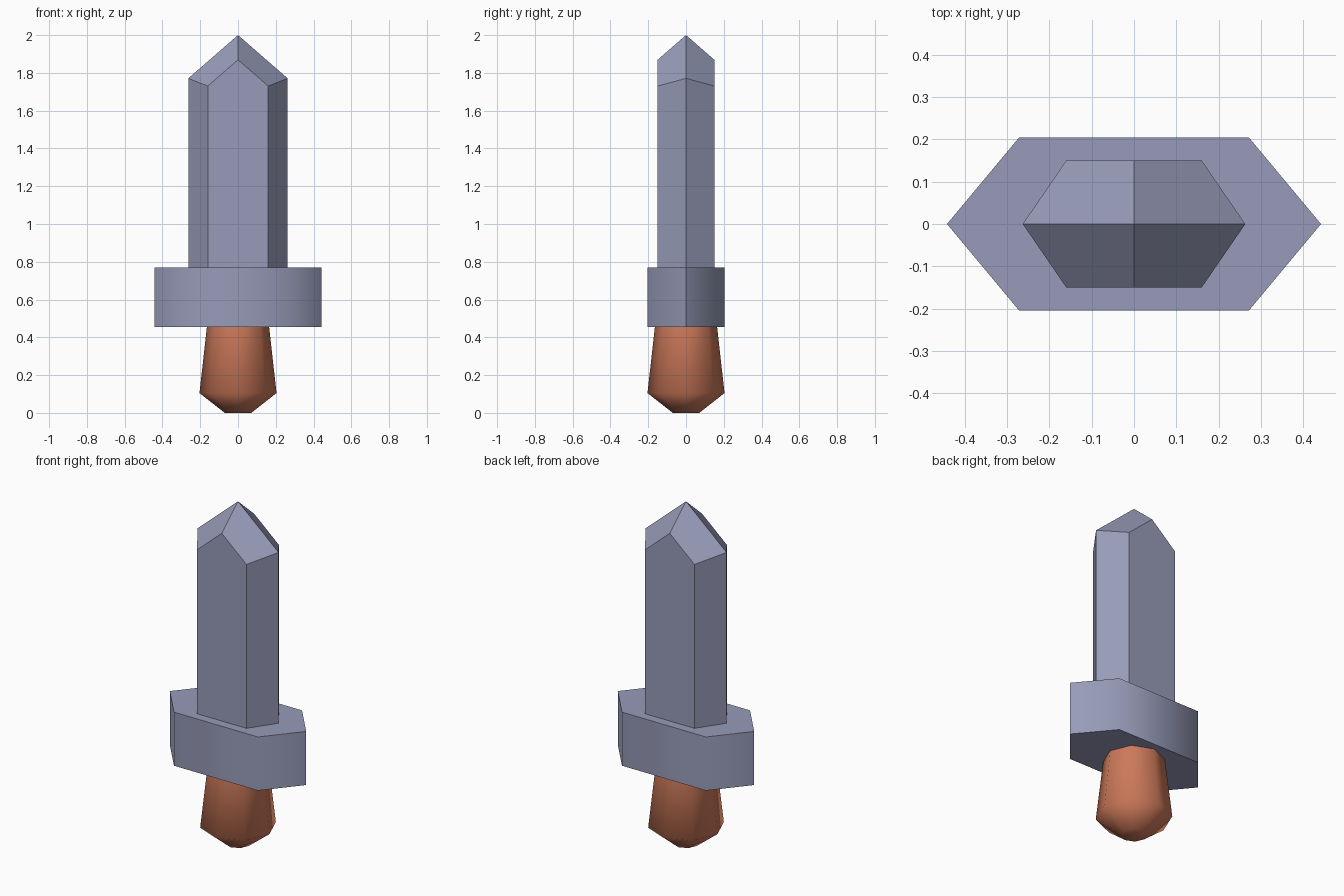
import bpy, bmesh, math
from mathutils import Vector

cube = bpy.data.objects.get("Cube")
if cube:
    bpy.data.objects.remove(cube, do_unlink=True)


def material(name, rgb):
    mat = bpy.data.materials.new(name)
    mat.use_nodes = True
    mat.diffuse_color = (*rgb, 1)
    mat.node_tree.nodes["Principled BSDF"].inputs["Base Color"].default_value = (*rgb, 1)
    return mat


def finish(bm, name, mat, smooth_angle=None):
    bmesh.ops.recalc_face_normals(bm, faces=bm.faces)
    mesh = bpy.data.meshes.new(name)
    bm.to_mesh(mesh)
    bm.free()
    obj = bpy.data.objects.new(name, mesh)
    bpy.context.collection.objects.link(obj)
    mesh.materials.append(mat)
    if smooth_angle:
        bpy.ops.object.select_all(action='DESELECT')
        obj.select_set(True)
        bpy.context.view_layer.objects.active = obj
        bpy.ops.object.shade_smooth_by_angle(angle=math.radians(smooth_angle))
    return obj


def hexagon(tip, corner, depth):
    return [(tip, 0), (corner, depth), (-corner, depth),
            (-tip, 0), (-corner, -depth), (corner, -depth)]


def prism(outline, bottom, top):
    bm = bmesh.new()
    base = bm.faces.new([bm.verts.new((x, y, bottom)) for x, y in outline])
    side = bmesh.ops.extrude_face_region(bm, geom=[base])
    verts = [v for v in side["geom"] if isinstance(v, bmesh.types.BMVert)]
    bmesh.ops.translate(bm, verts=verts, vec=(0, 0, top - bottom))
    return bm


steel = material("blue grey steel", (0.31, 0.33, 0.48))
wood = material("red brown grip", (0.60, 0.19, 0.10))

# Blade: six-sided prism whose tip is cut by four sloping planes
blade = prism(hexagon(0.263, 0.16, 0.15), 0.6, 2.2)
slope = 0.87
for sx in (1, -1):
    for sy in (1, -1):
        geom = blade.verts[:] + blade.edges[:] + blade.faces[:]
        cut = bmesh.ops.bisect_plane(blade, geom=geom, dist=1e-5, plane_co=(0, 0, 2),
                                     plane_no=Vector((sx * slope, sy * slope, 1)).normalized(),
                                     clear_outer=True)
        edges = [e for e in cut["geom_cut"] if isinstance(e, bmesh.types.BMEdge)]
        bmesh.ops.holes_fill(blade, edges=edges)
finish(blade, "blade", steel)

# Crossguard: wide six-sided block, softened at the wide corners
finish(prism(hexagon(0.442, 0.272, 0.204), 0.456, 0.77), "crossguard", steel, 60)

# Grip: eight-sided, widening downward, with a tapered end
grip = bmesh.new()
sides = 8
rings = []
for radius, z in ((0.07, 0), (0.204, 0.105), (0.163, 0.47)):
    rings.append([grip.verts.new((radius * math.cos(i * math.tau / sides),
                                  radius * math.sin(i * math.tau / sides), z))
                  for i in range(sides)])
for low, high in zip(rings, rings[1:]):
    for i in range(sides):
        j = (i + 1) % sides
        grip.faces.new((low[i], low[j], high[j], high[i]))
grip.faces.new(rings[0])
grip.faces.new(rings[-1])
finish(grip, "grip", wood, 75)
